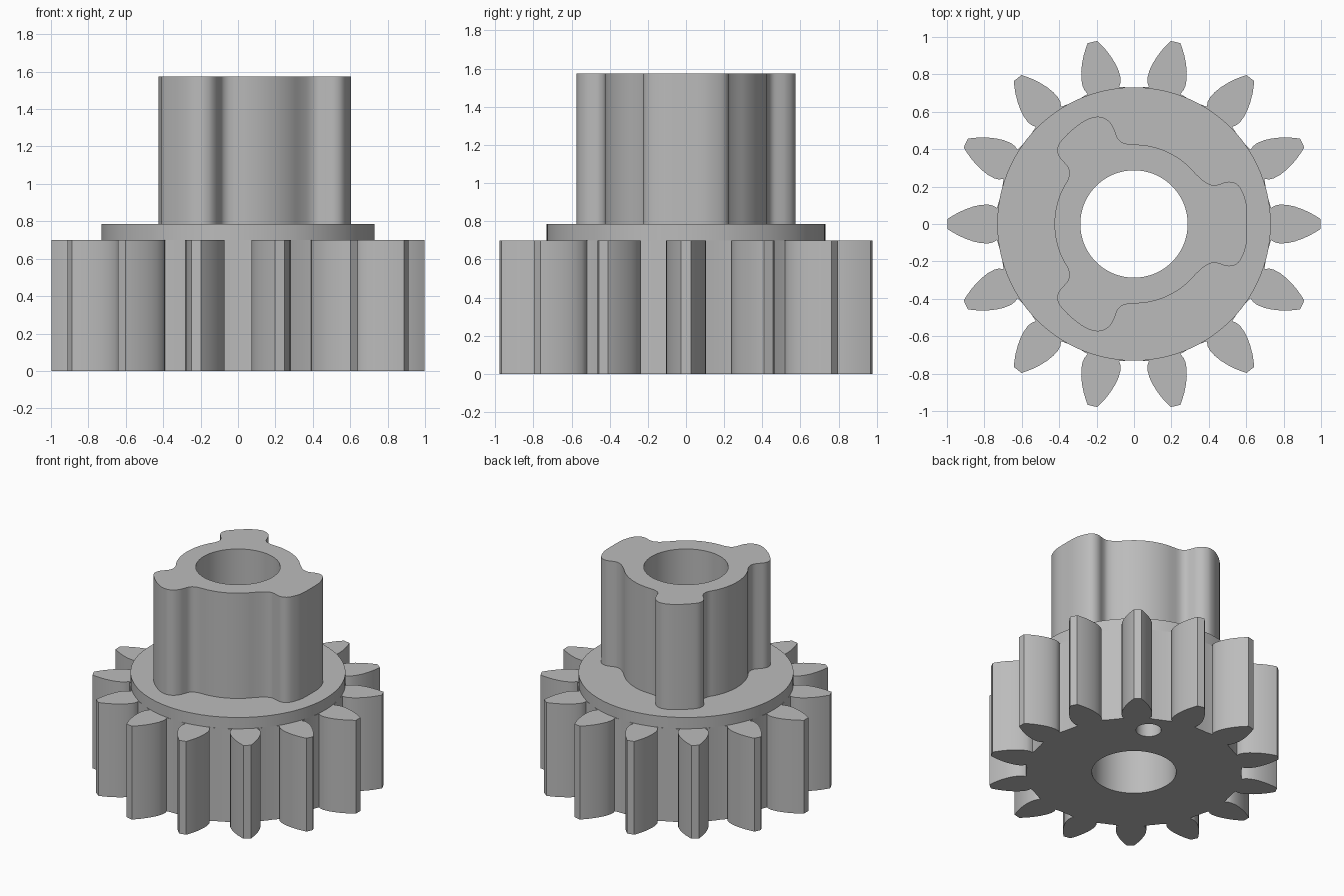
import bpy, bmesh
from math import sin, cos, pi, radians
from mathutils import Vector

cube = bpy.data.objects.get("Cube")
if cube:
    bpy.data.objects.remove(cube, do_unlink=True)

grey = bpy.data.materials.new("plain grey")
grey.use_nodes = True
colour = (0.5, 0.5, 0.5, 1)
grey.diffuse_color = colour
grey.node_tree.nodes["Principled BSDF"].inputs["Base Color"].default_value = colour


def circle(r, n=96, x=0, y=0):
    return [(x + r * cos(2 * pi * i / n), y + r * sin(2 * pi * i / n)) for i in range(n)]


def arc(r, a, b, n):
    angles = [radians(a + (b - a) * i / n) for i in range(n + 1)]
    return [(r * cos(t), r * sin(t)) for t in angles]


def smooth_loop(points, steps=3):
    """Closed smooth curve through the points."""
    p = [Vector(q) for q in points]
    n, out = len(p), []
    for i in range(n):
        a, b, c, d = (p[(i + k) % n] for k in (-1, 0, 1, 2))
        for s in range(steps):
            t = s / steps
            out.append(0.5 * (2 * b + (c - a) * t + (2 * a - 5 * b + 4 * c - d) * t ** 2
                              + (3 * b - a - 3 * c + d) * t ** 3))
    return out


def solid(name, outline, z0, z1, bore, pocket=None, depth=0):
    """Extruded outline with a through bore and an optional blind pocket below."""
    bm = bmesh.new()

    def ring(points, z):
        verts = [bm.verts.new((q[0], q[1], z)) for q in points]
        return [bm.edges.new((v, verts[i - 1])) for i, v in enumerate(verts)], verts

    def tube(points, low, high):
        e0, v0 = ring(points, low)
        e1, v1 = ring(points, high)
        for i in range(len(v0)):
            bm.faces.new((v0[i - 1], v0[i], v1[i], v1[i - 1]))
        return e0, e1

    bottom, top = [], []
    for loop in (outline, bore):
        low, high = tube(loop, z0, z1)
        bottom += low
        top += high
    if pocket:
        low, high = tube(pocket, z0, z0 + depth)
        bottom += low
        bmesh.ops.triangle_fill(bm, edges=high, use_beauty=True)
    for cap in (bottom, top):
        bmesh.ops.triangle_fill(bm, edges=cap, use_beauty=True)
    bmesh.ops.recalc_face_normals(bm, faces=bm.faces)
    mesh = bpy.data.meshes.new(name)
    bm.to_mesh(mesh)
    bm.free()
    mesh.materials.append(grey)
    obj = bpy.data.objects.new(name, mesh)
    bpy.context.collection.objects.link(obj)
    bpy.ops.object.select_all(action='DESELECT')
    obj.select_set(True)
    bpy.context.view_layer.objects.active = obj
    bpy.ops.object.shade_smooth_by_angle(angle=radians(30))
    return obj


# Toothed wheel: one curved tooth flank, mirrored and repeated
teeth = 14
flank = [(.733, .086), (.755, .099), (.78, .104), (.82, .102), (.86, .093),
         (.9, .079), (.94, .061), (.975, .041), (.998, .026)]
tooth = [(x, -y) for x, y in flank] + flank[::-1]
gear = []
for k in range(teeth):
    a = 2 * pi * k / teeth
    gear += [(x * cos(a) - y * sin(a), x * sin(a) + y * cos(a)) for x, y in tooth]
    m = a + pi / teeth
    gear += [(.731 * cos(m + d), .731 * sin(m + d)) for d in (-.05, 0, .05)]

bore = circle(.287)
pin_hole = circle(.086, 32, .29, .5)
solid("toothed_wheel", gear, 0, .7, bore, pin_hole, .4)

# Flange disc
solid("flange", circle(.731), .7, .785, bore)

# Three-lobed hub: half outline mirrored across y
wide_lobe = [(.605, 0), (.602, .1), (.583, .165), (.56, .205), (.53, .223), (.495, .225),
             (.455, .212), (.42, .208), (.385, .222), (.355, .245)]
narrow_lobe = [(-.03, .427), (-.06, .435), (-.085, .455), (-.1, .49), (-.115, .525),
               (-.14, .555), (-.17, .57), (-.205, .573), (-.26, .555), (-.33, .505),
               (-.385, .45), (-.405, .42), (-.41, .39), (-.4, .36), (-.375, .33),
               (-.352, .3), (-.346, .27), (-.354, .235)]
half = wide_lobe + arc(.425, 40, 90, 7) + narrow_lobe + arc(.425, 152, 180, 4)
outline = half + [(x, -y) for x, y in half[-2:0:-1]]
solid("lobed_hub", smooth_loop(outline), .785, 1.575, bore)
